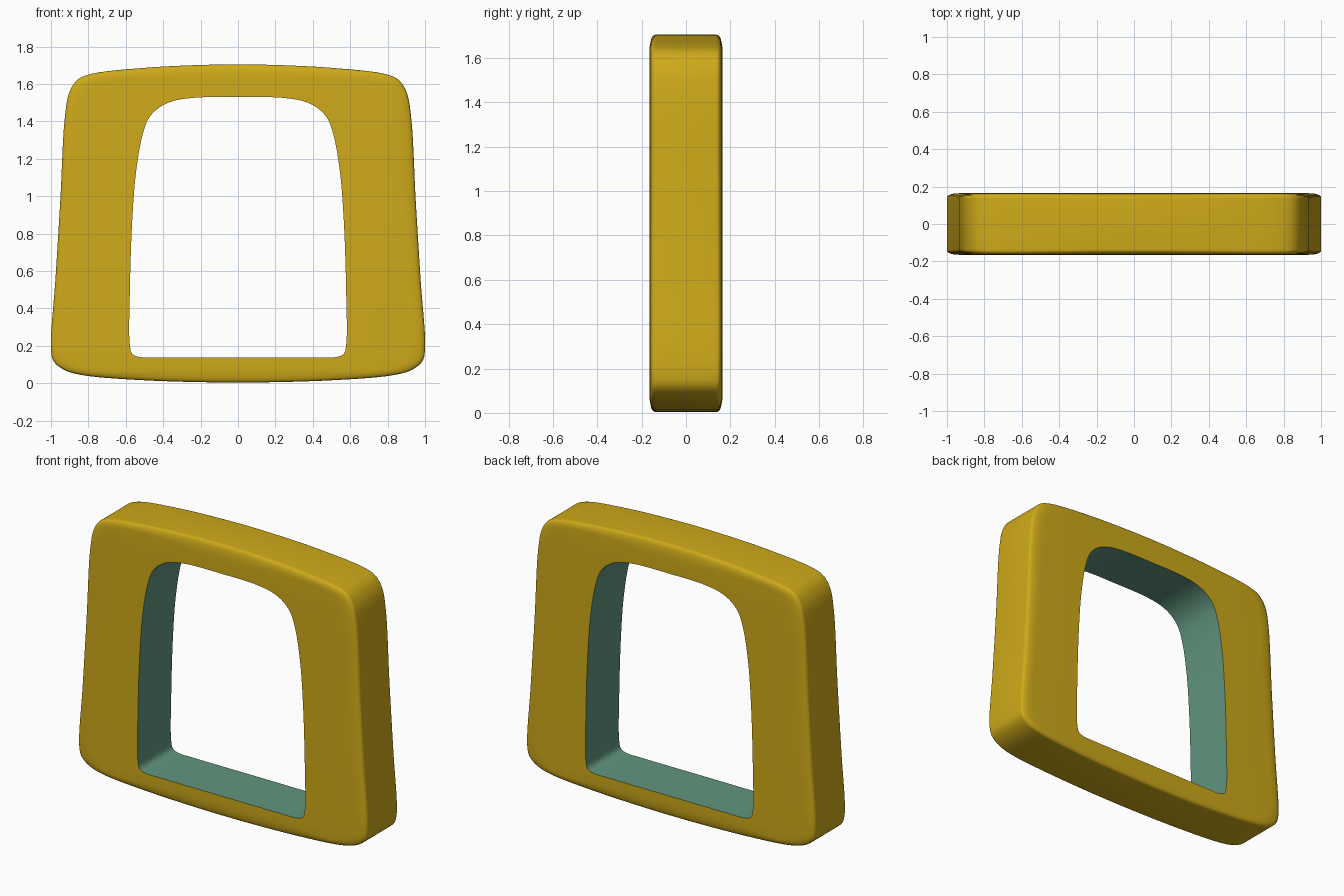
import bpy
import bmesh
from mathutils import Vector

if "Cube" in bpy.data.objects:
    bpy.data.objects.remove(bpy.data.objects["Cube"])

# Right-half outlines (x, z), listed from top centre to bottom centre
OUTER = [(0, 1.705), (.25, 1.70), (.49, 1.687), (.78, 1.655), (.855, 1.625), (.90, 1.56),
         (.925, 1.43), (.95, .98), (.976, .556), (1.0, .18), (.985, .117),
         (.93, .072), (.84, .045), (.54, .018), (0, .004)]
INNER = [(0, 1.53), (.16, 1.53), (.25, 1.525), (.35, 1.508), (.42, 1.475), (.475, 1.42),
         (.51, 1.33), (.545, 1.13), (.565, .88), (.578, .5), (.578, .2),
         (.565, .157), (.53, .141), (.42, .138), (0, .138)]
# Edge section: (inset from the outer outline, half depth)
SECTION = [(0, .135), (.001, .142), (.005, .149), (.012, .154), (.025, .158),
           (.045, .162), (.07, .164), (.1, .165)]
HALF_DEPTH = .165
STEPS = 6


def smooth_loop(half):
    """Mirror the half outline and run a centripetal spline through it."""
    pts = [Vector(p) for p in half]
    pts += [Vector((-p[0], p[1])) for p in half[-2:0:-1]]
    n, out = len(pts), []
    for i in range(n):
        p0, p1, p2, p3 = (pts[(i + k) % n] for k in (-1, 0, 1, 2))
        a, b, c = ((q - p).length ** .5 for p, q in ((p0, p1), (p1, p2), (p2, p3)))
        m1 = b * ((p1 - p0) / a - (p2 - p0) / (a + b) + (p2 - p1) / b)
        m2 = b * ((p2 - p1) / b - (p3 - p1) / (b + c) + (p3 - p2) / c)
        for s in range(STEPS):
            t = s / STEPS
            out.append(p1 * (2*t**3 - 3*t*t + 1) + m1 * (t**3 - 2*t*t + t)
                       + p2 * (3*t*t - 2*t**3) + m2 * (t**3 - t*t))
    return out


def loft(name, rings, closed, colour):
    """Skin a list of rings into a smooth-shaded object."""
    bm = bmesh.new()
    vs = [[bm.verts.new(p) for p in ring] for ring in rings]
    n = len(vs[0])
    for a, b in zip(vs, vs[1:]):
        for i in range(n):
            j = (i + 1) % n
            bm.faces.new((a[i], a[j], b[j], b[i]))
    mesh = bpy.data.meshes.new(name)
    bm.to_mesh(mesh)
    bm.free()
    obj = bpy.data.objects.new(name, mesh)
    bpy.context.collection.objects.link(obj)
    mat = bpy.data.materials.new(name + "_paint")
    mat.diffuse_color = colour
    mat.use_nodes = True
    mat.node_tree.nodes["Principled BSDF"].inputs["Base Color"].default_value = mat.diffuse_color
    mesh.materials.append(mat)
    bpy.ops.object.select_all(action='DESELECT')
    obj.select_set(True)
    bpy.context.view_layer.objects.active = obj
    bpy.ops.object.shade_smooth_by_angle()
    return obj


outer, inner = smooth_loop(OUTER), smooth_loop(INNER)


def ring(inset, y):
    pts = []
    for o, i in zip(outer, inner):
        d = i - o
        p = o + d * min(1, inset / d.length)
        pts.append((p.x, y, p.y))
    return pts


# Frame body: front inner edge, round the outside, to back inner edge
front = [ring(9, -HALF_DEPTH)] + [ring(d, -y) for d, y in reversed(SECTION)]
back = [ring(d, y) for d, y in SECTION] + [ring(9, HALF_DEPTH)]
loft("frame", front + back, False, (.62, .40, .01, 1))

# Wall of the opening
loft("opening_lining", [ring(9, HALF_DEPTH), ring(9, -HALF_DEPTH)], False, (.12, .30, .21, 1))
